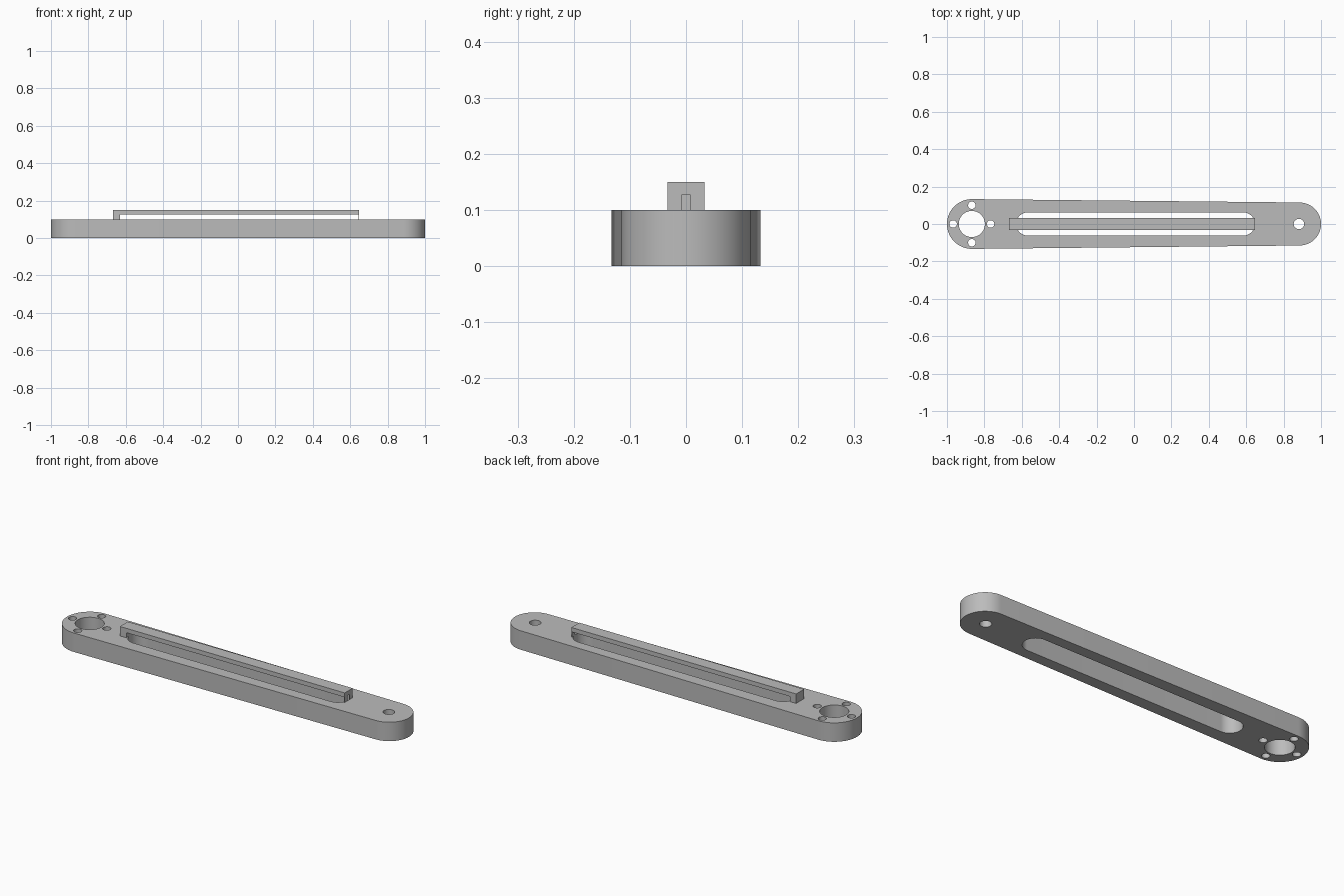
import bpy, bmesh
from math import pi, cos, sin, acos

cube = bpy.data.objects.get("Cube")
if cube:
    bpy.data.objects.remove(cube, do_unlink=True)

grey = bpy.data.materials.new("light grey")
grey.use_nodes = True
colour = (0.5, 0.5, 0.5, 1)
grey.diffuse_color = colour
grey.node_tree.nodes["Principled BSDF"].inputs["Base Color"].default_value = colour

THICK = 0.1


def arc(cx, r, start, end, steps):
    """Points along an arc centred on the x axis, both ends included."""
    angles = [start + (end - start) * i / steps for i in range(steps + 1)]
    return [(cx + r * cos(a), r * sin(a)) for a in angles]


def capsule(x0, r0, x1, r1, steps=32):
    """Outline wrapped tightly around two circles."""
    t = acos((r0 - r1) / (x1 - x0))
    return arc(x1, r1, -t, t, steps) + arc(x0, r0, t, 2 * pi - t, steps)


def circle(cx, cy, r, steps=48):
    return [(x, y + cy) for x, y in arc(cx, r, 0, 2 * pi, steps)[:-1]]


def extrude_outlines(name, outlines, height):
    """Fill the first outline, leave the others as holes, and extrude upwards."""
    curve = bpy.data.curves.new(name, 'CURVE')
    curve.dimensions = '2D'
    curve.fill_mode = 'BOTH'
    curve.extrude = height / 2
    for points in outlines:
        spline = curve.splines.new('POLY')
        spline.points.add(len(points) - 1)
        for p, (x, y) in zip(spline.points, points):
            p.co = (x, y, 0, 1)
        spline.use_cyclic_u = True
    obj = bpy.data.objects.new(name, curve)
    bpy.context.collection.objects.link(obj)
    bpy.ops.object.select_all(action='DESELECT')
    obj.select_set(True)
    bpy.context.view_layer.objects.active = obj
    bpy.ops.object.convert(target='MESH')
    obj = bpy.context.view_layer.objects.active
    bm = bmesh.new()
    bm.from_mesh(obj.data)
    bmesh.ops.translate(bm, verts=bm.verts, vec=(0, 0, height / 2))
    bmesh.ops.remove_doubles(bm, verts=bm.verts, dist=1e-5)
    bmesh.ops.recalc_face_normals(bm, faces=bm.faces)
    bm.to_mesh(obj.data)
    bm.free()
    obj.data.materials.clear()
    obj.data.materials.append(grey)
    bpy.ops.object.shade_smooth_by_angle()
    return obj


def box(name, low, high):
    bm = bmesh.new()
    bmesh.ops.create_cube(bm, size=1)
    for v in bm.verts:
        v.co = [(a + b) / 2 + c * (b - a) for a, b, c in zip(low, high, v.co)]
    mesh = bpy.data.meshes.new(name)
    bm.to_mesh(mesh)
    bm.free()
    mesh.materials.append(grey)
    obj = bpy.data.objects.new(name, mesh)
    bpy.context.collection.objects.link(obj)
    return obj


# Tapered arm with a long slot, a hub bore with four screw holes, and a pivot hole
hub, pivot, ring = -0.867, 0.885, 0.1
holes = [circle(hub, 0, 0.07), circle(pivot - 0.003, 0, 0.028)]
for dx, dy in ((1, 0), (0, 1), (-1, 0), (0, -1)):
    holes.append(circle(hub + ring * dx, ring * dy, 0.02, 24))
slot = capsule(-0.568, 0.062, 0.584, 0.062)
extrude_outlines("arm_plate", [capsule(hub, 0.133, pivot, 0.115), slot] + holes, THICK)

# Raised guide rail: end post, bridge over the slot, and a thin notched end wall
half, under, top = 0.033, 0.127, 0.15
left, right = -0.667, 0.647
box("rail_bridge", (left, -half, under), (right, half, top))
box("rail_post", (left, -half, THICK), (-0.63, half, under))
for side, y0, y1 in (("right", -half, -0.008), ("left", 0.008, half)):
    box("rail_end_wall_" + side, (right - 0.004, y0, THICK), (right, y1, under))
